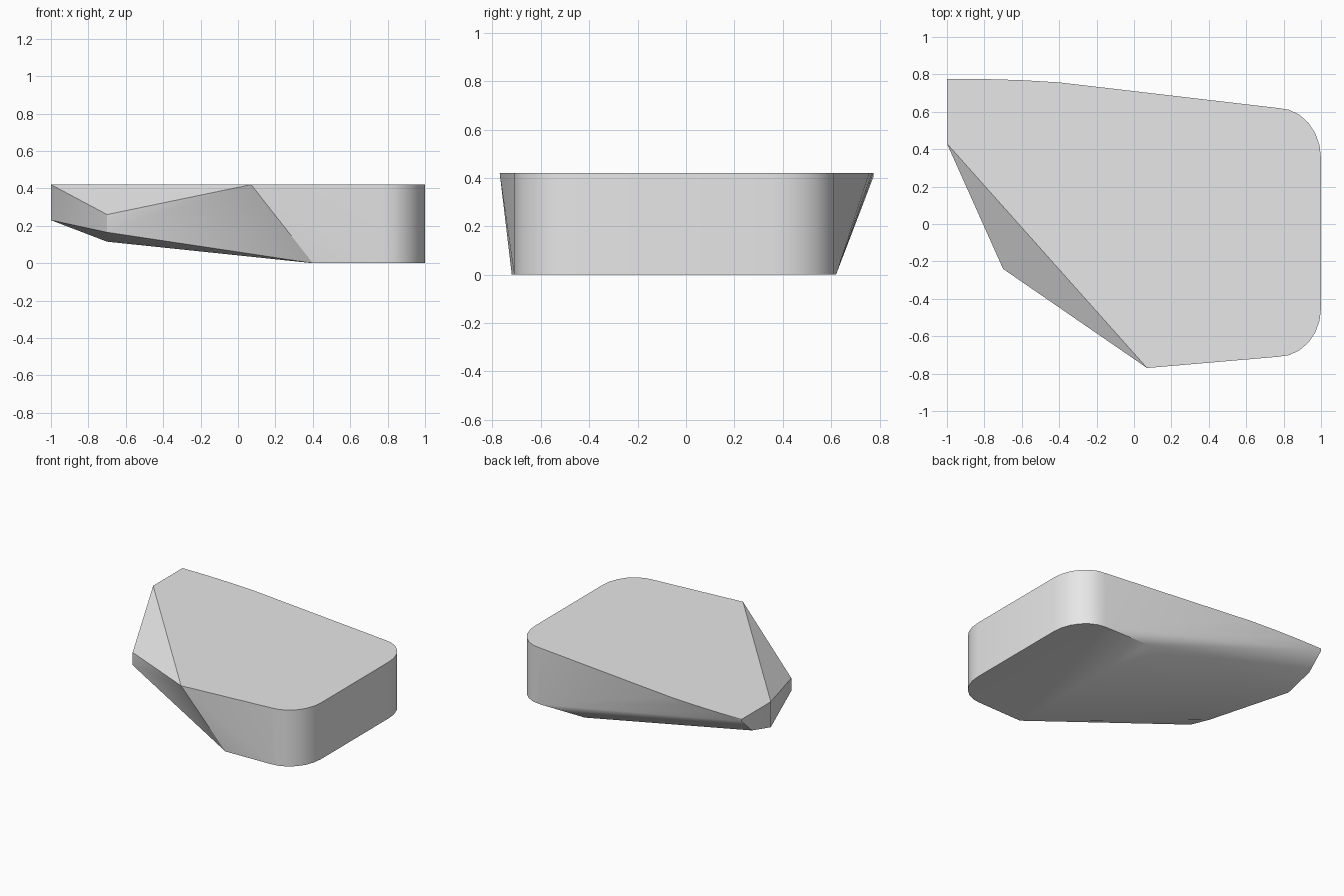
import bpy, bmesh
from math import sin, cos, pi

cube = bpy.data.objects.get("Cube")
if cube:
    bpy.data.objects.remove(cube, do_unlink=True)

TOP = 0.42


def corner(y_centre, radius, steps=6):
    """Rounded corner of the +x end, as plan points."""
    return [(0.77 + 0.23 * sin(i * pi / 2 / steps),
             y_centre + radius * cos(i * pi / 2 / steps)) for i in range(steps + 1)]


# Upright rounded end: same plan at top and bottom
rounded = corner(0.35, 0.27) + corner(-0.45, -0.26)
points = [(x, y, z) for x, y in rounded for z in (0, TOP)]

# Rest of the flat top outline
points += [(x, y, TOP) for x, y in
           ((-0.4, 0.757), (-0.6, 0.769), (-0.8, 0.775), (-1, 0.775), (-1, 0.43), (0.07, -0.77))]

# Inner corners of the flat base
points += [(0.4, 0.62, 0), (0.4, -0.72, 0)]

# Lower edge of the tapered end face
points += [(-1, 0.775, 0.405), (-1, 0.65, 0.29), (-1, 0.43, 0.23)]

# Chamfered side corner
points += [(-0.7, -0.24, 0.26), (-0.7, -0.24, 0.165), (-0.7, -0.04, 0.115)]

# Wrap the outline points in one solid block
bm = bmesh.new()
for p in points:
    bm.verts.new(p)
bmesh.ops.convex_hull(bm, input=bm.verts[:])
bmesh.ops.delete(bm, geom=[v for v in bm.verts if not v.link_faces], context='VERTS')
bmesh.ops.dissolve_limit(bm, angle_limit=0.01, verts=bm.verts[:], edges=bm.edges[:])
bmesh.ops.recalc_face_normals(bm, faces=bm.faces[:])

mesh = bpy.data.meshes.new("wedge_block")
bm.to_mesh(mesh)
bm.free()
block = bpy.data.objects.new("wedge_block", mesh)
bpy.context.collection.objects.link(block)

# Plain grey surface
grey = bpy.data.materials.new("light_grey")
grey.use_nodes = True
colour = (0.8, 0.8, 0.8, 1)
grey.diffuse_color = colour
grey.node_tree.nodes["Principled BSDF"].inputs["Base Color"].default_value = colour
mesh.materials.append(grey)

bpy.ops.object.select_all(action='DESELECT')
block.select_set(True)
bpy.context.view_layer.objects.active = block
bpy.ops.object.shade_smooth_by_angle(angle=pi / 6)
